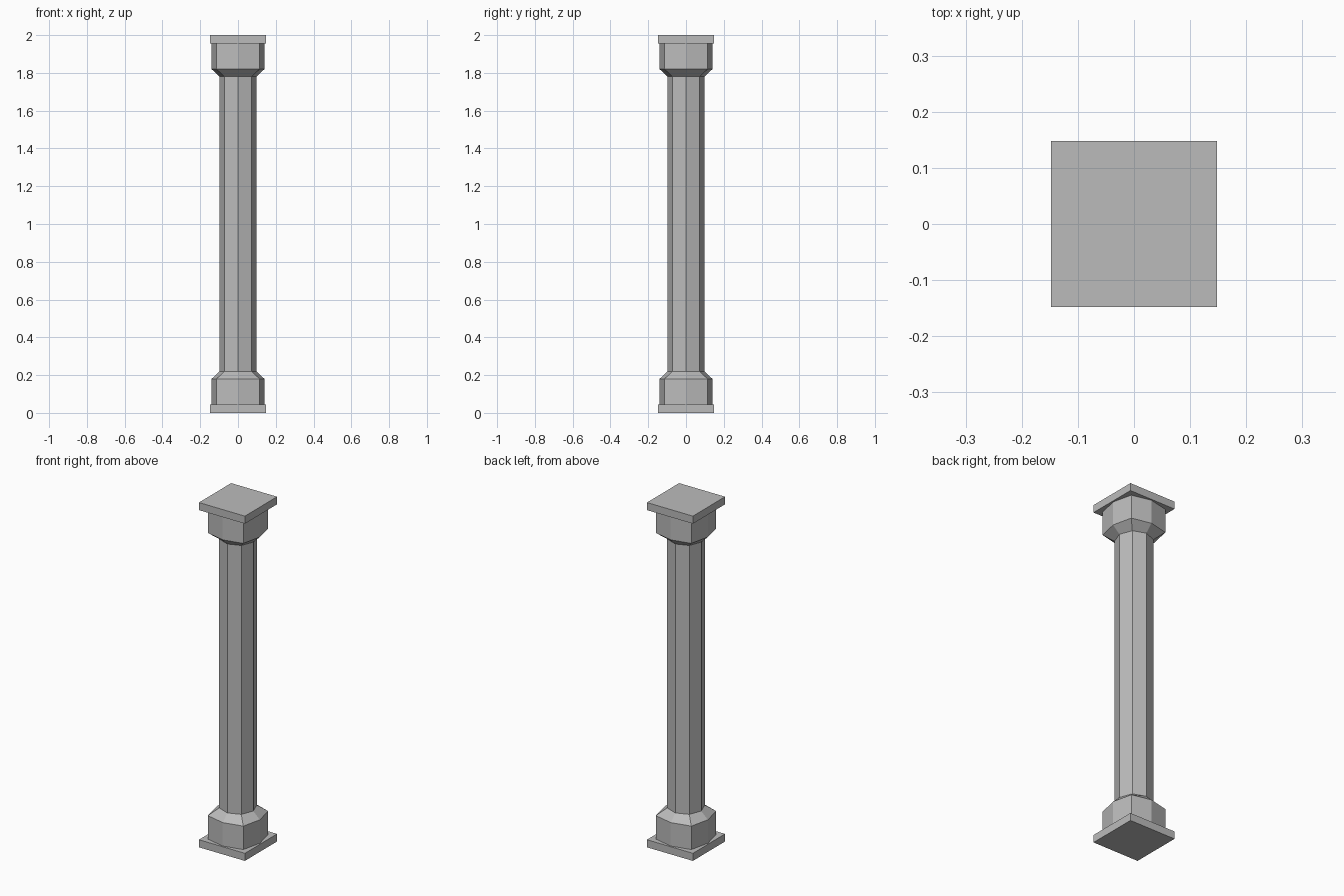
import bpy
import bmesh
from mathutils import Matrix

if "Cube" in bpy.data.objects:
    bpy.data.objects.remove(bpy.data.objects["Cube"], do_unlink=True)

stone = bpy.data.materials.new("grey stone")
stone.use_nodes = True
GREY = (0.5, 0.5, 0.5, 1.0)
stone.diffuse_color = GREY
stone.node_tree.nodes["Principled BSDF"].inputs["Base Color"].default_value = GREY


def finish(name, bm):
    bmesh.ops.recalc_face_normals(bm, faces=bm.faces)
    mesh = bpy.data.meshes.new(name)
    bm.to_mesh(mesh)
    bm.free()
    mesh.materials.append(stone)
    obj = bpy.data.objects.new(name, mesh)
    bpy.context.collection.objects.link(obj)


def octagon(bm, axis, diagonal, z):
    """Ring with corners on the axes and on the diagonals."""
    ring = []
    for i in range(4):
        turn = Matrix.Rotation(i * 1.5707963, 2)
        for corner in ((axis, 0), (diagonal, diagonal)):
            x = turn[0][0] * corner[0] + turn[0][1] * corner[1]
            y = turn[1][0] * corner[0] + turn[1][1] * corner[1]
            ring.append(bm.verts.new((x, y, z)))
    return ring


def stacked(name, levels):
    """Solid lofted through octagonal rings."""
    bm = bmesh.new()
    rings = [octagon(bm, *level) for level in levels]
    for low, high in zip(rings, rings[1:]):
        for i in range(8):
            j = (i + 1) % 8
            bm.faces.new((low[i], low[j], high[j], high[i]))
    bm.faces.new(rings[0])
    bm.faces.new(rings[-1])
    finish(name, bm)


def plate(name, z_mid):
    bm = bmesh.new()
    bmesh.ops.create_cube(bm, size=1, matrix=Matrix.Translation((0, 0, z_mid))
                          @ Matrix.Diagonal((SIDE, SIDE, THICK, 1)))
    finish(name, bm)


SIDE, THICK, HEIGHT = 0.295, 0.044, 2.0
SHAFT = (0.098, 0.071)
BLOCK = (0.14, 0.114)
levels = [(*BLOCK, THICK), (*BLOCK, 0.18), (*SHAFT, 0.22)]

# Square end plates
plate("base_plate", THICK / 2)
plate("top_plate", HEIGHT - THICK / 2)

# Bevelled blocks and the shaft between them
stacked("base_block", levels)
stacked("capital_block", [(a, d, HEIGHT - z) for a, d, z in reversed(levels)])
stacked("shaft", [(*SHAFT, 0.22), (*SHAFT, HEIGHT - 0.22)])
